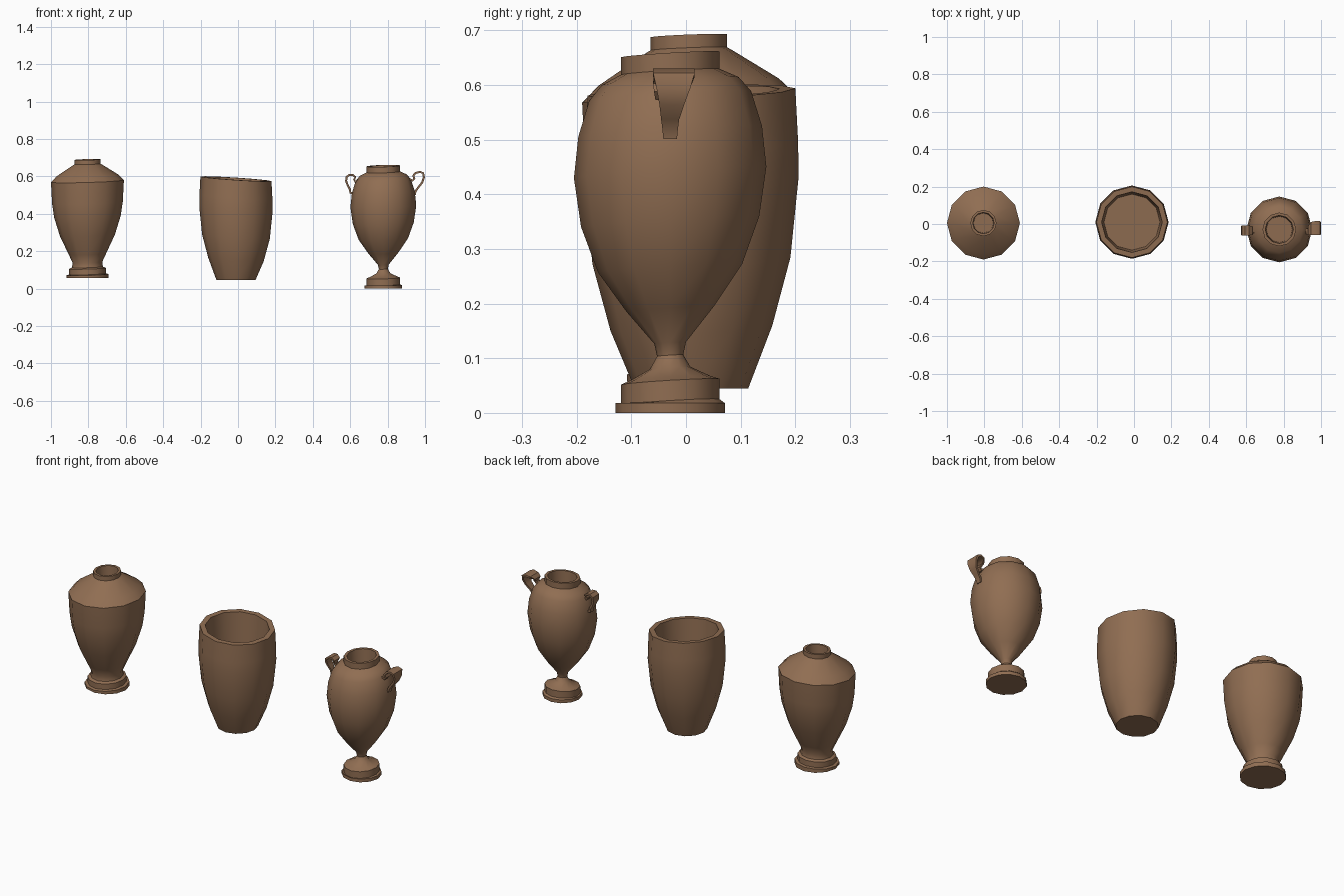
import bpy, bmesh, math
from mathutils import Vector

clay = bpy.data.materials.new("clay")
clay.diffuse_color = (0.28, 0.155, 0.085, 1)
SIDES = 12


def finish(name, bm):
    bmesh.ops.recalc_face_normals(bm, faces=bm.faces)
    me = bpy.data.meshes.new(name)
    bm.to_mesh(me)
    bm.free()
    me.materials.append(clay)
    ob = bpy.data.objects.new(name, me)
    bpy.context.collection.objects.link(ob)
    bpy.ops.object.select_all(action='DESELECT')
    ob.select_set(True)
    bpy.context.view_layer.objects.active = ob
    bpy.ops.object.shade_smooth_by_angle(angle=math.radians(35))
    return ob


def lathe(name, cx, cy, profile, tilt_x, tilt_y, flat=1):
    """Turn (radius, z) points; rings after the first `flat` lean slightly, as if hand thrown."""
    bm = bmesh.new()
    rings = []
    for i, (r, z) in enumerate(profile):
        k = 0 if i < flat else 1
        ring = []
        for s in range(SIDES):
            a = 2 * math.pi * s / SIDES
            x, y = r * math.cos(a), r * math.sin(a)
            ring.append(bm.verts.new((cx + x, cy + y, z + k * (tilt_x * x + tilt_y * y))))
        rings.append(ring)
    for lo, hi in zip(rings, rings[1:]):
        for s in range(SIDES):
            t = (s + 1) % SIDES
            bm.faces.new((lo[s], lo[t], hi[t], hi[s]))
    bm.faces.new(rings[0][::-1])
    bm.faces.new(rings[-1])
    return finish(name, bm)


def strap(name, cx, cy, side, path, thick=0.011):
    """Sweep a flat band along (offset, z, width, y shift) points."""
    bm = bmesh.new()
    pts = [Vector((p[0], p[1])) for p in path]
    rings = []
    for i, p in enumerate(pts):
        d = (pts[min(i + 1, len(pts) - 1)] - pts[max(i - 1, 0)]).normalized()
        n = Vector((-d.y, d.x)) * thick / 2
        w, sh = path[i][2] / 2, path[i][3]
        ring = []
        for q, y in ((p + n, -w), (p + n, w), (p - n, w), (p - n, -w)):
            ring.append(bm.verts.new((cx + side * q.x, cy + sh + y, q.y)))
        rings.append(ring)
    for a, b in zip(rings, rings[1:]):
        for s in range(4):
            t = (s + 1) % 4
            bm.faces.new((a[s], a[t], b[t], b[s]))
    bm.faces.new(rings[0][::-1])
    bm.faces.new(rings[-1])
    return finish(name, bm)


# Left: shouldered jar on a stepped foot
lathe("shouldered_jar", -0.805, 0.005, [
    (0.113, 0.057), (0.113, 0.075), (0.098, 0.078), (0.098, 0.108),
    (0.083, 0.115), (0.079, 0.14), (0.10, 0.185), (0.147, 0.285), (0.178, 0.385),
    (0.189, 0.46), (0.195, 0.575), (0.165, 0.605), (0.08, 0.66), (0.07, 0.666),
    (0.07, 0.69), (0.057, 0.69), (0.053, 0.58)], 0.03, 0.04)

# Middle: wide open pot with a thick rim and raised inner floor
lathe("open_pot", -0.011, 0.01, [
    (0.104, 0.045), (0.148, 0.155), (0.181, 0.278), (0.196, 0.425), (0.195, 0.49),
    (0.19, 0.587), (0.162, 0.587), (0.15, 0.40)], -0.065, 0.035)

# Right: footed urn
URN_X, URN_Y = 0.777, -0.029
lathe("footed_urn", URN_X, URN_Y, [
    (0.10, 0.0), (0.10, 0.018), (0.09, 0.02), (0.09, 0.057), (0.072, 0.064),
    (0.037, 0.082), (0.024, 0.105), (0.029, 0.128), (0.08, 0.19), (0.132, 0.265),
    (0.163, 0.35), (0.176, 0.44), (0.168, 0.515), (0.148, 0.58), (0.125, 0.607),
    (0.09, 0.624), (0.09, 0.656), (0.075, 0.656), (0.07, 0.53)], 0.03, 0.06, flat=2)

# Curled strap handles of the urn
strap("urn_handle_right", URN_X, URN_Y, 1, [
    (0.14, 0.585, 0.03, -0.01), (0.158, 0.578, 0.03, -0.012), (0.166, 0.588, 0.035, -0.012),
    (0.160, 0.604, 0.05, -0.006), (0.172, 0.618, 0.07, 0.005), (0.195, 0.624, 0.076, 0.007),
    (0.213, 0.618, 0.076, 0.007), (0.217, 0.595, 0.062, 0.006), (0.207, 0.566, 0.045, 0.003),
    (0.186, 0.54, 0.033, 0.0), (0.172, 0.52, 0.028, 0.0), (0.170, 0.505, 0.025, 0.0),
    (0.158, 0.51, 0.025, 0.0)])
strap("urn_handle_left", URN_X, URN_Y, -1, [
    (0.135, 0.58, 0.03, -0.006), (0.151, 0.572, 0.03, -0.006), (0.156, 0.582, 0.032, -0.006),
    (0.150, 0.597, 0.045, -0.006), (0.163, 0.608, 0.053, -0.006), (0.182, 0.608, 0.055, -0.006),
    (0.196, 0.597, 0.055, -0.006), (0.199, 0.575, 0.046, -0.004), (0.190, 0.552, 0.036, -0.002),
    (0.178, 0.53, 0.029, 0.0), (0.177, 0.512, 0.025, 0.0), (0.158, 0.51, 0.025, 0.0)])
